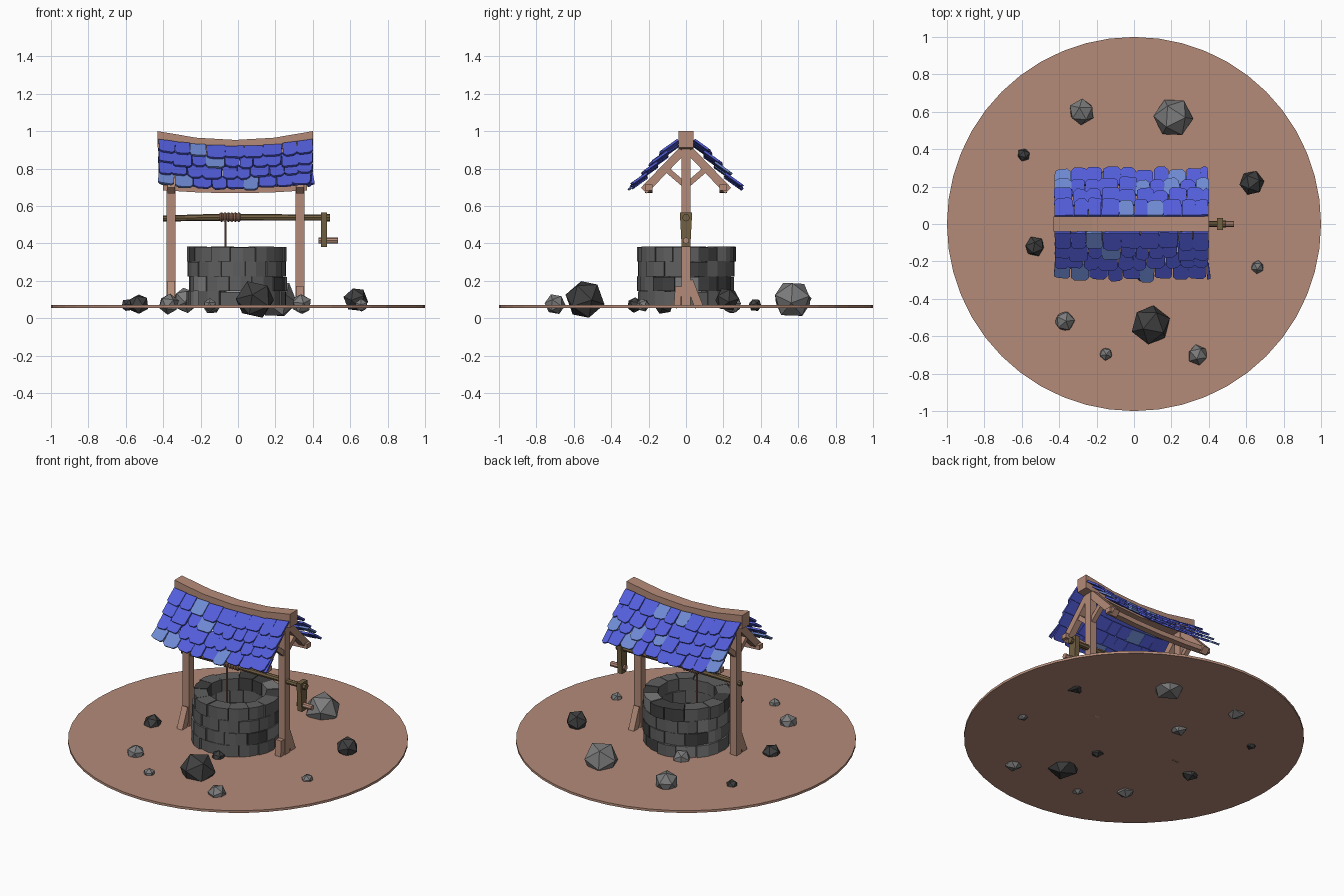
import bpy, bmesh, math, random
from mathutils import Vector, Matrix, Euler

if "Cube" in bpy.data.objects:
    bpy.data.objects.remove(bpy.data.objects["Cube"])

random.seed(7)
rnd = random.uniform


def mat(name, r, g, b):
    m = bpy.data.materials.new(name)
    m.diffuse_color = (r, g, b, 1)
    m.use_nodes = True
    m.node_tree.nodes["Principled BSDF"].inputs["Base Color"].default_value = m.diffuse_color
    return m


WOOD = mat("warm wood", .46, .26, .19)
DARKWOOD = mat("olive wood", .17, .115, .055)
ROPE = mat("rope brown", .27, .14, .095)
LIGHT = mat("light stone", .20, .20, .20)
MID = mat("mid stone", .115, .115, .115)
DARK = mat("dark stone", .05, .05, .05)
BLUE = mat("roof blue", .085, .11, .69)
PALE = mat("pale roof blue", .155, .25, .64)


def finish(bm, name, *mats):
    bmesh.ops.recalc_face_normals(bm, faces=bm.faces)
    me = bpy.data.meshes.new(name)
    bm.to_mesh(me)
    bm.free()
    for m in mats:
        me.materials.append(m)
    ob = bpy.data.objects.new(name, me)
    bpy.context.collection.objects.link(ob)
    return ob


def loft(bm, loops, mi=0):
    """Skin a row of equal vertex loops and cap both ends."""
    vs = [[bm.verts.new(p) for p in lp] for lp in loops]
    n = len(vs[0])
    fs = [bm.faces.new(vs[0]), bm.faces.new(vs[-1][::-1])]
    for a, b in zip(vs, vs[1:]):
        for i in range(n):
            fs.append(bm.faces.new((a[i], a[(i + 1) % n], b[(i + 1) % n], b[i])))
    for f in fs:
        f.material_index = mi


def beam(bm, p, q, w, h, w2=None, h2=None):
    """Squared timber from p to q; w is along x (or y for x-running beams)."""
    p, q = Vector(p), Vector(q)
    d = (q - p).normalized()
    side = Vector((0, 1, 0)) if abs(d.x) > .9 else Vector((1, 0, 0))
    up = d.cross(side)
    loops = []
    for c, a, b in ((p, w, h), (q, w2 or w, h2 or h)):
        loops.append([c + side * a * i / 2 + up * b * j / 2
                      for i, j in ((-1, -1), (1, -1), (1, 1), (-1, 1))])
    loft(bm, loops)


def rod(bm, p, q, r, n=8, r2=None):
    p, q = Vector(p), Vector(q)
    rot = (q - p).to_track_quat('Z', 'Y').to_matrix().to_4x4()
    bmesh.ops.create_cone(bm, cap_ends=True, segments=n, radius1=r, radius2=r2 or r,
                          depth=(q - p).length,
                          matrix=Matrix.Translation((p + q) / 2) @ rot)


# ground disc
bm = bmesh.new()
rod(bm, (0, 0, .055), (0, 0, .07), 1, 48)
finish(bm, "ground_disc", WOOD)

# scattered rocks: x, y, z, radius, stone
ROCKS = [(.21, .57, .10, .108, LIGHT), (.09, -.54, .10, .108, DARK),
         (-.28, .60, .095, .072, LIGHT), (-.59, .37, .07, .036, DARK),
         (.63, .22, .10, .068, DARK), (-.53, -.12, .075, .056, DARK),
         (.66, -.23, .07, .037, LIGHT), (-.37, -.52, .075, .057, LIGHT),
         (-.15, -.695, .07, .037, LIGHT), (.34, -.70, .075, .057, LIGHT),
         (.05, -.275, .07, .042, DARK), (-.14, .245, .075, .055, LIGHT)]
for x, y, z, r, m in ROCKS:
    bm = bmesh.new()
    rot = Euler((rnd(0, 6), rnd(0, 6), rnd(0, 6))).to_matrix().to_4x4()
    bmesh.ops.create_icosphere(bm, subdivisions=1, radius=r,
                               matrix=Matrix.Translation((x, y, z)) @ rot)
    finish(bm, "rock", m)

# well wall: four staggered courses of wedge stones
bm = bmesh.new()
N = 13
for row in range(4):
    z0, z1 = .065 + row * .079, .065 + (row + 1) * .079
    cuts = [(k + .5 * (row % 2) + rnd(-.13, .13)) * math.tau / N for k in range(N)]
    cuts.append(cuts[0] + math.tau)
    for a, b in zip(cuts, cuts[1:]):
        ro, ri, dz = rnd(.252, .268), rnd(.172, .182), rnd(-.004, .003)
        g = .006
        ring = [(r, t) for r, t in ((ri, a + g), (ro, a + g), (ro + .003, (a + b) / 2),
                                    (ro, b - g), (ri, b - g))]
        loft(bm, [[(r * math.cos(t) - .008, r * math.sin(t), z) for r, t in ring]
                  for z in (z0 + .001, z1 + dz)], random.choice((0, 1, 1, 1, 2)))
finish(bm, "well_wall", LIGHT, MID, DARK)

# posts
for x, name in ((-.357, "left_post"), (.331, "right_post")):
    bm = bmesh.new()
    beam(bm, (x, 0, .06), (x, 0, .92), .048, .05)
    finish(bm, name, WOOD)

# post foot braces and stub
bm = bmesh.new()
beam(bm, (-.357, -.07, .06), (-.357, -.015, .19), .04, .045)
beam(bm, (.331, .07, .06), (.331, .015, .20), .04, .045)
beam(bm, (.331, -.047, .06), (.331, -.04, .17), .04, .036)
finish(bm, "foot_braces", WOOD)


def sag(x):
    return ((x + .015) / .415) ** 2


# curved ridge beam
bm = bmesh.new()
loops = []
for i in range(5):
    x = -.43 + .83 * i / 4
    zt = .953 + .047 * sag(x)
    loops.append([(x, -.039, zt - .088), (x, .039, zt - .088), (x, .039, zt), (x, -.039, zt)])
loft(bm, loops)
finish(bm, "ridge_beam", WOOD)

# rafters, knee braces and curved eave beams on both slopes
bm = bmesh.new()
for s in (-1, 1):
    for x in (-.357, .331):
        beam(bm, (x, s * .02, .895), (x, s * .225, .682), .042, .045)
        beam(bm, (x, s * .01, .715), (x, s * .115, .805), .03, .03)
    loops = []
    for i in range(5):
        x = -.40 + .77 * i / 4
        zc = .683 + .018 * sag(x)
        loops.append([(x, s * .20 + a, zc + b) for a, b in
                      ((-.02, -.015), (.02, -.015), (.02, .015), (-.02, .015))])
    loft(bm, loops)
finish(bm, "roof_frame", WOOD)

# shingles: four overlapping rows per slope, clipped lower corners
for s, name in ((-1, "front_shingles"), (1, "back_shingles")):
    bm = bmesh.new()
    for row in range(4):
        edges = [-.425]
        while edges[-1] < .31:
            edges.append(edges[-1] + rnd(.07, .105))
        edges.append(.40)
        for a, b in zip(edges, edges[1:]):
            cx, hw = (a + b) / 2, (b - a) / 2 - .001
            d0 = row * .078
            length = .104 + rnd(-.012, .012)
            lift = (.05 - .006 * row) * sag(cx) * .75
            slope = (.038 - .025 * row / 4) * 2 * (cx + .015) / .415 ** 2 * .8
            down = Vector((0, s, -1)).normalized()
            nrm = Vector((0, s, 1)).normalized()
            across = Vector((1, 0, slope))
            org = Vector((cx, s * .038, .912 + lift)) + down * d0
            tw = rnd(-.06, .06)
            c = rnd(.010, .022)
            shape = [(-hw, 0), (hw, 0), (hw, length - c), (hw - c, length),
                     (-hw + c, length + rnd(-.006, .004)), (-hw, length - c)]
            k = rnd(0, .005)
            lps = []
            for t in (0, .012):
                lps.append([org + across * (u - v * tw) + down * (v + u * tw)
                            + nrm * (t + k + .17 * v) for u, v in shape])
            loft(bm, lps, 1 if random.random() < .2 else 0)
    finish(bm, name, BLUE, PALE)

# axle with a slight kink
bm = bmesh.new()
rod(bm, (-.40, 0, .533), (-.08, 0, .54), .016, 8, .019)
rod(bm, (-.09, 0, .54), (.49, 0, .537), .019, 8, .016)
finish(bm, "axle", DARKWOOD)

# rope coil and hanging rope
bm = bmesh.new()
for i in range(6):
    x = -.088 + i * .0185
    rod(bm, (x - .009, 0, .54), (x, 0, .54), .020, 10, .027)
    rod(bm, (x, 0, .54), (x + .009, 0, .54), .027, 10, .020)
rod(bm, (-.068, -.015, .08), (-.068, -.015, .54), .006, 6)
finish(bm, "rope", ROPE)

# crank arm, hub and handle
bm = bmesh.new()
beam(bm, (.459, 0, .38), (.459, 0, .565), .032, .046, .032, .066)
rod(bm, (.47, 0, .537), (.492, 0, .537), .02, 8)
finish(bm, "crank_arm", DARKWOOD)
bm = bmesh.new()
rod(bm, (.43, 0, .415), (.535, 0, .415), .017, 8)
finish(bm, "crank_handle", WOOD)
